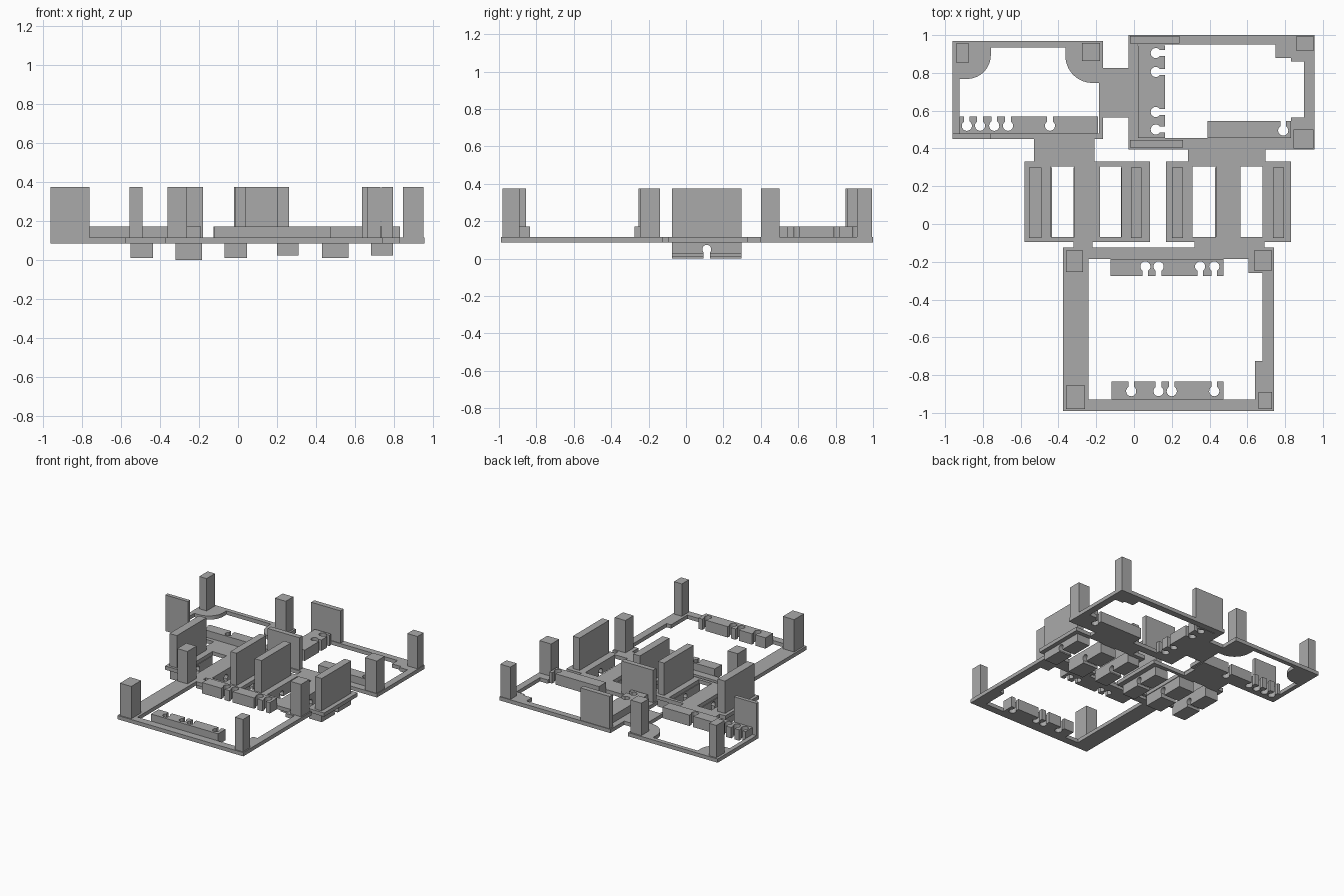
import bpy, bmesh, math
from mathutils import Vector

cube = bpy.data.objects.get("Cube")
if cube:
    bpy.data.objects.remove(cube, do_unlink=True)

grey = bpy.data.materials.new("plain grey")
grey.use_nodes = True
grey.diffuse_color = (0.4, 0.4, 0.4, 1)
grey.node_tree.nodes["Principled BSDF"].inputs["Base Color"].default_value = (0.4, 0.4, 0.4, 1)

BOTTOM, DECK, RIM, TOP = 0.085, 0.115, 0.172, 0.374
UP = Vector((0, 0, 1))
X = Vector((1, 0, 0))
Y = Vector((0, 1, 0))


def finish(name, bm):
    bmesh.ops.recalc_face_normals(bm, faces=bm.faces)
    mesh = bpy.data.meshes.new(name)
    bm.to_mesh(mesh)
    bm.free()
    mesh.materials.append(grey)
    obj = bpy.data.objects.new(name, mesh)
    bpy.context.collection.objects.link(obj)
    return obj


def extrude_faces(bm, offset):
    result = bmesh.ops.extrude_face_region(bm, geom=bm.faces[:], use_keep_orig=True)
    moved = [g for g in result["geom"] if isinstance(g, bmesh.types.BMVert)]
    bmesh.ops.translate(bm, verts=moved, vec=offset)


def prism(name, points, offset):
    bm = bmesh.new()
    bm.faces.new([bm.verts.new(p) for p in points])
    extrude_faces(bm, offset)
    return finish(name, bm)


def block(name, rect, low, high):
    x0, x1, y0, y1 = rect
    corners = [(x0, y0, low), (x1, y0, low), (x1, y1, low), (x0, y1, low)]
    return prism(name, corners, UP * (high - low))


def arc(cx, cy, radius, start, end, steps=14):
    angles = [math.radians(start + (end - start) * i / steps) for i in range(steps + 1)]
    return [(cx + radius * math.cos(a), cy + radius * math.sin(a)) for a in angles]


def inside(x, y, rects):
    return any(a < x < b and c < y < d for a, b, c, d in rects)


def plate(name, solids, openings):
    """One flat sheet: the union of solids less the openings."""
    both = solids + openings
    xs = sorted({v for r in both for v in r[:2]})
    ys = sorted({v for r in both for v in r[2:]})
    bm = bmesh.new()
    for a, b in zip(xs, xs[1:]):
        for c, d in zip(ys, ys[1:]):
            x, y = (a + b) / 2, (c + d) / 2
            if inside(x, y, solids) and not inside(x, y, openings):
                bm.faces.new([bm.verts.new((p, q, BOTTOM))
                              for p, q in ((a, c), (b, c), (b, d), (a, d))])
    bmesh.ops.remove_doubles(bm, verts=bm.verts[:], dist=0.0001)
    extrude_faces(bm, UP * (DECK - BOTTOM))
    finish(name, bm)


def keyed_bar(name, origin, along, out, length, depth, slots, offset,
              radius=0.027, neck=0.015, seat=0.05):
    """Bar with round keyhole slots that open on its outer edge."""
    outline = [(0, 0), (length, 0), (length, depth)]
    tilt = math.degrees(math.asin(neck / radius))
    for s in sorted(slots, reverse=True):
        outline.append((s + neck, depth))
        outline += arc(s, seat, radius, 90 - tilt, tilt - 270)
        outline.append((s - neck, depth))
    outline.append((0, depth))
    prism(name, [Vector(origin) + along * u + out * v for u, v in outline], offset)


# Base sheet: three frames, two cell trays and the bridges between them
frames = [(-0.96, -0.165, 0.45, 0.97), (-0.03, 0.955, 0.395, 1.0), (-0.375, 0.74, -0.99, -0.125)]
trays = [(-0.58, 0.085, -0.095, 0.33), (0.17, 0.83, -0.095, 0.33)]
bridges = [(-0.165, -0.03, 0.565, 0.825), (-0.53, -0.21, 0.33, 0.45), (0.285, 0.695, 0.33, 0.395),
           (-0.32, -0.22, -0.125, -0.095), (0.32, 0.69, -0.125, -0.095)]
openings = [(-0.925, -0.185, 0.48, 0.935),
            (0.02, 0.75, 0.455, 0.95), (0.75, 0.83, 0.455, 0.88), (0.83, 0.9, 0.565, 0.86),
            (-0.24, 0.605, -0.93, -0.185), (0.605, 0.68, -0.725, -0.26),
            (0.605, 0.64, -0.93, -0.725)]
for x0, x1 in ((-0.44, -0.315), (-0.18, -0.065), (0.31, 0.435), (0.565, 0.68)):
    openings.append((x0, x1, -0.07, 0.305))
plate("base_sheet", frames + trays + bridges, openings)

# Rounded corner gussets of the back right-hand frame
left_corner = [(-0.925, 0.935), (-0.925, 0.768)] + arc(-0.885, 0.895, 0.127, -90, 0) + [(-0.758, 0.935)]
right_corner = [(-0.185, 0.935), (-0.363, 0.935)] + arc(-0.22, 0.89, 0.143, 180, 270) + [(-0.185, 0.747)]
for name, pts in (("gusset_outer", left_corner), ("gusset_inner", right_corner)):
    prism(name, [(x, y, BOTTOM) for x, y in pts], UP * (DECK - BOTTOM))

# Square corner posts
posts = [(-0.94, -0.875, 0.852, 0.958), (-0.275, -0.18, 0.862, 0.958),
         (0.86, 0.95, 0.915, 0.995), (0.845, 0.95, 0.4, 0.5),
         (-0.36, -0.27, -0.255, -0.14), (0.635, 0.73, -0.245, -0.14),
         (-0.36, -0.26, -0.98, -0.855), (0.66, 0.73, -0.98, -0.89)]
for i, rect in enumerate(posts):
    block(f"corner_post_{i + 1}", rect, DECK, TOP)

# Thin upright panels on the frames and along the trays
panels = [(-0.96, -0.76, 0.45, 0.48), (-0.02, 0.24, 0.955, 0.995), (-0.02, 0.26, 0.405, 0.445)]
for x0, x1 in ((-0.555, -0.49), (-0.015, 0.04), (0.2, 0.26), (0.735, 0.795)):
    panels.append((x0, x1, -0.075, 0.298))
for i, rect in enumerate(panels):
    block(f"upright_panel_{i + 1}", rect, DECK, TOP)

# Cable combs with keyhole slots
rise = UP * (RIM - BOTTOM)
keyed_bar("comb_back_right", (-0.925, 0.48, BOTTOM), X, Y, 0.735, 0.09,
          [0.04, 0.11, 0.185, 0.258, 0.48], rise, seat=0.04)
keyed_bar("comb_back_side", (0.02, 0.455, BOTTOM), Y, X, 0.49, 0.145,
          [0.045, 0.138, 0.35, 0.45], rise, seat=0.095)
keyed_bar("comb_back_left", (0.39, 0.455, BOTTOM), X, Y, 0.44, 0.09, [0.4], rise, seat=0.04)
keyed_bar("comb_middle", (-0.125, -0.185, BOTTOM), X, -Y, 0.6, 0.09,
          [0.185, 0.255, 0.475, 0.55], rise, seat=0.04)
keyed_bar("comb_front", (-0.12, -0.93, BOTTOM), X, Y, 0.595, 0.095,
          [0.105, 0.25, 0.32, 0.545], rise, seat=0.045)

# Clips hanging below the trays, each with a slot across its middle
clips = [(-0.55, -0.435, 0.012), (-0.32, -0.185, 0), (-0.07, 0.045, 0.012),
         (0.2, 0.31, 0.024), (0.43, 0.565, 0.012), (0.68, 0.795, 0.024)]
for i, (x0, x1, low) in enumerate(clips):
    keyed_bar(f"tray_clip_{i + 1}", (x0, -0.075, BOTTOM), Y, -UP, 0.373, BOTTOM - low,
              [0.186], X * (x1 - x0), radius=0.024, neck=0.017, seat=0.035)
